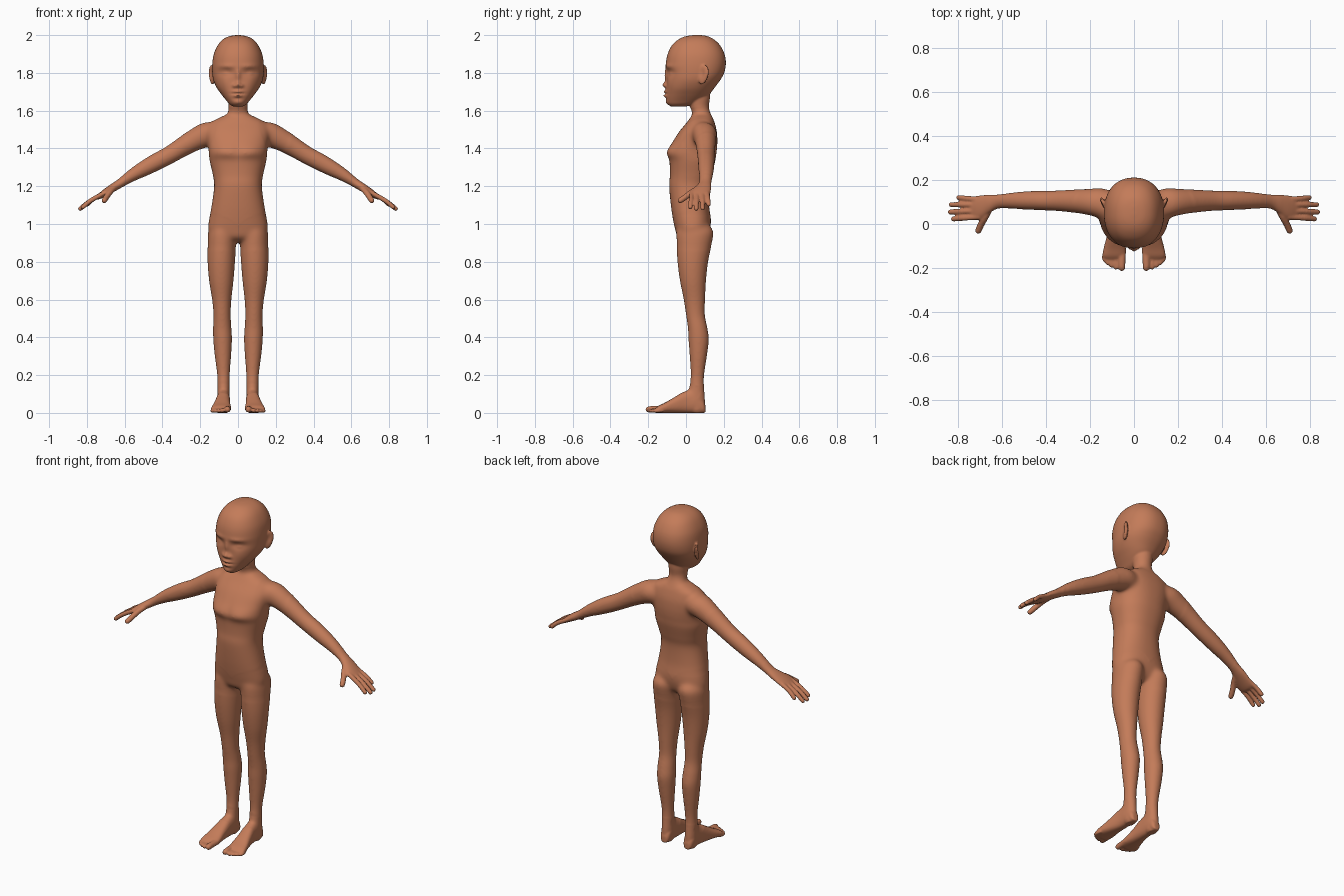
import bpy, bmesh, math
from mathutils import Vector, Matrix

X, Y, Z = Vector((1, 0, 0)), Vector((0, 1, 0)), Vector((0, 0, 1))
bm = bmesh.new()


def loft(rings, u, v, n=40, e=2.0, steps=5):
    """Closed skin through rings (x, y, z, a, b), smoothly interpolated."""
    pts = [rings[0]] + list(rings) + [rings[-1]]
    dense = []
    for i in range(1, len(pts) - 2):
        p0, p1, p2, p3 = pts[i - 1:i + 3]
        for k in range(steps):
            t = k / steps
            dense.append([0.5 * (2 * b + (c - a) * t + (2 * a - 5 * b + 4 * c - d) * t * t
                                 + (3 * b - a - 3 * c + d) * t ** 3)
                          for a, b, c, d in zip(p0, p1, p2, p3)])
    dense.append(rings[-1])
    rows = []
    for x, y, z, a, b in dense:
        row = []
        for j in range(n):
            ang = 2 * math.pi * j / n
            c, s = math.cos(ang), math.sin(ang)
            c = math.copysign(abs(c) ** (2 / e), c)
            s = math.copysign(abs(s) ** (2 / e), s)
            row.append(bm.verts.new(Vector((x, y, z)) + u * (a * c) + v * (b * s)))
        rows.append(row)
    for r, q in zip(rows, rows[1:]):
        for j in range(n):
            bm.faces.new((r[j], r[(j + 1) % n], q[(j + 1) % n], q[j]))
    bm.faces.new(rows[0][::-1])
    bm.faces.new(rows[-1])
    return [w for r in rows for w in r]


def upright(rows, **kw):
    """Rows are (z, x0, x1, y_front, y_back)."""
    return loft([((x0 + x1) / 2, (f + b) / 2, z, (x1 - x0) / 2, (b - f) / 2)
                 for z, x0, x1, f, b in rows], X, Y, **kw)


def digit(points, r):
    """Finger or toe: tube with a rounded tip."""
    pts = [Vector(p) for p in points]
    d = (pts[-1] - pts[0]).normalized()
    u = d.orthogonal().normalized()
    rings = [(*p, r, r) for p in pts[:-1]]
    for back, k in ((1.0, 0.95), (0.4, 0.75), (0.0, 0.2)):
        rings.append((*(pts[-1] - d * r * back), r * k, r * k))
    loft(rings, u, d.cross(u), n=16, steps=3)


def sculpt(verts, bumps):
    """Push the front outwards (+) or inwards (-) by soft bumps (x, z, sx, sz, d)."""
    for w in verts:
        if w.co.y < 0.0:
            px, pz = abs(w.co.x), w.co.z
            w.co.y -= sum(d * math.exp(-((px - x) / sx) ** 2 - ((pz - z) / sz) ** 2)
                          for x, z, sx, sz, d in bumps)


# leg
upright([(1.0, .03, .13, -.03, .12), (.96, .008, .157, -.05, .146), (.9, .010, .161, -.05, .138),
         (.8, .016, .161, -.045, .117), (.7, .024, .153, -.032, .106), (.6, .035, .137, -.012, .101),
         (.52, .039, .130, .0, .1), (.45, .035, .132, .01, .113), (.39, .032, .131, .013, .121),
         (.31, .036, .124, .019, .112), (.2, .044, .110, .025, .096), (.13, .044, .109, .016, .096),
         (.07, .044, .109, .01, .1), (.02, .046, .107, .015, .1), (0, .055, .097, .03, .09)])

# foot and toes
loft([((a + b) / 2, y, h / 2, (b - a) / 2, h / 2) for y, a, b, h in
      ((.103, .06, .09, .04), (.09, .048, .103, .07), (.05, .043, .11, .12), (0, .042, .113, .118),
       (-.06, .041, .125, .084), (-.11, .037, .138, .055), (-.145, .038, .143, .038),
       (-.165, .05, .13, .022))], X, Z, e=2.5)
for x, y, r in ((.056, -.215, .017), (.083, -.208, .0115), (.103, -.199, .011),
                (.121, -.188, .0105), (.136, -.174, .010)):
    digit([(x * .95, -.12, r * 1.3), (x, y * .85, r * 1.15), (x, y, r)], r)

# arm and palm
across = Vector((.54, 0, .84))
loft([(.08, .09, 1.495, .05, .05), (.14, .095, 1.482, .068, .068), (.2, .1, 1.459, .062, .064),
      (.28, .104, 1.416, .052, .053), (.36, .106, 1.367, .046, .047), (.43, .107, 1.330, .044, .046),
      (.5, .107, 1.292, .041, .041), (.56, .106, 1.258, .036, .033), (.62, .102, 1.218, .032, .024),
      (.66, .091, 1.193, .043, .022), (.70, .076, 1.168, .054, .019), (.735, .072, 1.145, .052, .014),
      (.75, .072, 1.135, .035, .007)], Y, across)

# fingers and thumb
for y0, x, y in ((.032, .832, .022), (.06, .846, .054), (.088, .842, .088), (.112, .808, .121)):
    xm = (x + .72) / 2
    digit([(.70, y0, 1.168), (xm, (y + y0) / 2, 1.160 - (xm - .72) * .6), (x, y, 1.150 - (x - .72) * .6)], .0125)
digit([(.65, .085, 1.195), (.675, .035, 1.172), (.695, .0, 1.145), (.714, -.042, 1.117)], .0155)

# ear, dished on the outer side
turn = Matrix.Rotation(math.radians(-24), 4, 'Z') @ Matrix.Rotation(math.radians(-10), 4, 'X')
ear = bmesh.ops.create_uvsphere(bm, u_segments=32, v_segments=24, radius=1)['verts']
for w in ear:
    x, y, z = w.co
    dish = .009 * math.exp(-((y + .15) / .5) ** 2 - ((z - .15) / .55) ** 2) if x > 0 else 0
    w.co = turn @ Vector((.012 * x - dish, (.031 + .006 * z) * y, .053 * z)) + Vector((.138, .09, 1.79))

# mirror the limbs to the other side
twin = bmesh.ops.duplicate(bm, geom=bm.verts[:] + bm.edges[:] + bm.faces[:])['geom']
for w in twin:
    if isinstance(w, bmesh.types.BMVert):
        w.co.x *= -1

# torso
torso = upright([(z, -w, w, f, b) for z, w, f, b in (
    (1.60, .045, .04, .125), (1.58, .062, .034, .133), (1.562, .10, .022, .142), (1.535, .15, .002, .152),
    (1.49, .168, -.035, .163), (1.44, .163, -.068, .166), (1.40, .157, -.092, .164), (1.37, .154, -.100, .160),
    (1.33, .149, -.088, .154), (1.26, .133, -.085, .136), (1.2, .126, -.089, .122), (1.1, .139, -.080, .122),
    (1.02, .154, -.068, .132), (.97, .158, -.057, .126), (.93, .135, -.045, .11), (.905, .08, -.01, .08))],
    n=72, e=2.3)
sculpt(torso, [(.075, 1.385, .05, .03, .007), (0, 1.39, .02, .05, -.004)])

# neck
upright([(1.54, -.07, .07, .04, .14), (1.58, -.056, .056, .034, .132), (1.62, -.05, .05, .022, .121),
         (1.67, -.055, .055, .01, .127), (1.75, -.06, .06, .0, .13)])

# head with sculpted face
head = upright([(z, -w, w, f, b) for z, w, f, b in (
    (2.0, .012, .04, .08), (1.993, .05, -.005, .118), (1.975, .083, -.043, .151), (1.945, .108, -.075, .181),
    (1.9, .128, -.097, .204), (1.85, .136, -.106, .211), (1.8, .136, -.104, .202), (1.76, .130, -.102, .180),
    (1.72, .112, -.105, .150), (1.685, .087, -.107, .122), (1.655, .063, -.105, .085),
    (1.635, .046, -.096, .045), (1.622, .025, -.08, .0))], n=144, e=2.25, steps=8)
sculpt(head, [
    (.06, 1.835, .045, .012, .006),                                    # brows
    (.064, 1.802, .034, .018, -.015), (.067, 1.80, .02, .012, .010),    # eye sockets, eyes
    (.067, 1.803, .022, .003, -.005),
    (0, 1.785, .012, .035, .012), (0, 1.737, .014, .015, .022),        # nose
    (.021, 1.732, .010, .009, .012),
    (0, 1.701, .024, .006, .016), (0, 1.679, .022, .007, .015),        # lips
    (0, 1.690, .034, .003, -.009), (0, 1.663, .025, .006, -.004),
    (0, 1.643, .025, .012, .006), (.07, 1.75, .03, .03, .004)])        # chin, cheeks

bmesh.ops.recalc_face_normals(bm, faces=bm.faces[:])
mesh = bpy.data.meshes.new("figure")
bm.to_mesh(mesh)
bm.free()
figure = bpy.data.objects.new("figure", mesh)
bpy.context.collection.objects.link(figure)

# fuse the parts into one skin
fuse = figure.modifiers.new("fuse", 'REMESH')
fuse.mode = 'VOXEL'
fuse.voxel_size = .0048
bpy.context.view_layer.update()
fused = bpy.data.meshes.new_from_object(figure.evaluated_get(bpy.context.evaluated_depsgraph_get()))
figure.modifiers.clear()
figure.data = fused

# soften the skin, more so where limbs meet
bm = bmesh.new()
bm.from_mesh(fused)


def soften(verts, times):
    for _ in range(times):
        bmesh.ops.smooth_vert(bm, verts=verts, factor=.5, use_axis_x=True, use_axis_y=True, use_axis_z=True)


soften(bm.verts[:], 3)
for centre, radius, times in (((.17, .08, 1.46), .11, 50), ((0, .08, 1.57), .07, 30),
                              ((.08, .04, .96), .13, 40), ((.075, .03, .11), .055, 30)):
    c = Vector(centre)
    soften([w for w in bm.verts if (Vector((abs(w.co.x), w.co.y, w.co.z)) - c).length < radius], times)
soften([w for w in bm.verts if 1.04 < w.co.z < 1.6 and abs(w.co.x) < .6 or .15 < w.co.z < .9], 8)
for f in bm.faces:
    f.smooth = True
bm.to_mesh(fused)
bm.free()

# colour
skin = bpy.data.materials.new("warm brown")
skin.diffuse_color = (.55, .20, .10, 1)
fused.materials.clear()
fused.materials.append(skin)
